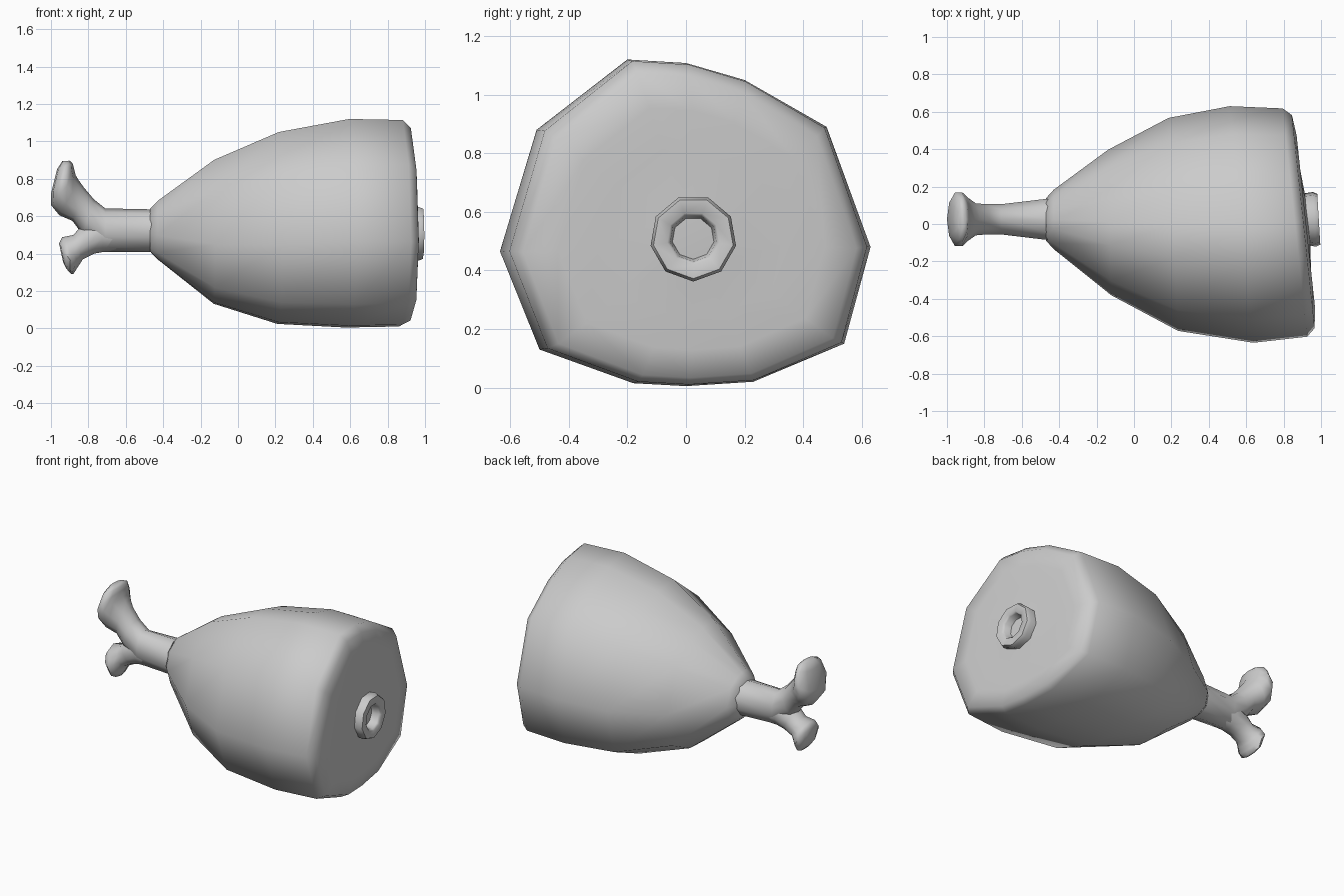
import bpy, bmesh, math

if "Cube" in bpy.data.objects:
    bpy.data.objects.remove(bpy.data.objects["Cube"])


def loft(name, rings, cap_start=True, cap_end=True, angle=60):
    """Skin a list of equal-length point rings into a smooth object."""
    bm = bmesh.new()
    vs = [[bm.verts.new(p) for p in r] for r in rings]
    n = len(vs[0])
    for a, b in zip(vs, vs[1:]):
        for i in range(n):
            j = (i + 1) % n
            bm.faces.new((a[i], a[j], b[j], b[i]))
    if cap_start:
        bm.faces.new(vs[0][::-1])
    if cap_end:
        bm.faces.new(vs[-1])
    bmesh.ops.recalc_face_normals(bm, faces=bm.faces)
    me = bpy.data.meshes.new(name)
    bm.to_mesh(me)
    bm.free()
    ob = bpy.data.objects.new(name, me)
    bpy.context.collection.objects.link(ob)
    bpy.ops.object.select_all(action='DESELECT')
    ob.select_set(True)
    bpy.context.view_layer.objects.active = ob
    bpy.ops.object.shade_smooth_by_angle(angle=math.radians(angle))
    return ob


# Meat: one irregular outline (y, z about its centre) scaled along x
outline = [(-.2, .56), (0, .548), (.2, .49), (.48, .33), (.63, -.08), (.54, -.41),
           (.23, -.54), (0, -.555), (-.18, -.545), (-.5, -.43), (-.635, -.095), (-.51, .32)]
# x, y scale, z scale, y centre, z centre, shear of x by y
stations = [(-.47, .18, .205, .025, .525, 0),
            (-.43, .25, .28, .025, .525, 0),
            (-.13, .615, .69, .01, .515, -.02),
            (.21, .90, .92, 0, .535, -.045),
            (.575, 1.0, 1.0, 0, .56, -.10),
            (.86, .965, .99, .01, .56, -.107),
            (.905, .90, .93, .015, .55, -.107),
            (.918, .72, .74, .02, .54, -.107),
            (.914, .50, .50, .02, .53, -.107),
            (.93, .18, .20, .025, .51, -.107)]
loft("meat", [[(x + sh * sy * y, cy + sy * y, cz + sz * z) for y, z in outline]
              for x, sy, sz, cy, cz, sh in stations])


# Cut bone end: short hollow tube poking out of the flat side
def circle(x, r, n=9):
    pts = []
    for i in range(n):
        a = 2 * math.pi * (i + .5) / n + math.pi / 2
        y = r * math.cos(a)
        pts.append((x - .06 * y, .025 + y, .51 + r * math.sin(a)))
    return pts


loft("bone_stub", [circle(.87, .135), circle(.965, .148), circle(.988, .138),
                   circle(.988, .09), circle(.975, .08), circle(.92, .07)])


# Shank bone: rings spanned between two side-profile points, with a half width
def bone(name, sections, n=10):
    rings = []
    for ax, az, bx, bz, hy in sections:
        ring = []
        for i in range(n):
            t = 2 * math.pi * i / n
            c = math.cos(t) / 2
            ring.append(((ax + bx) / 2 + c * (ax - bx), .025 + hy * math.sin(t),
                         (az + bz) / 2 + c * (az - bz)))
        rings.append(ring)
    loft(name, rings)


bone("shank_and_upper_knob", [
    (-.38, .64, -.38, .41, .12), (-.47, .637, -.47, .41, .115),
    (-.71, .642, -.71, .41, .085), (-.77, .69, -.83, .50, .085),
    (-.825, .755, -.885, .575, .09), (-.85, .79, -.955, .605, .12),
    (-.868, .82, -1.0, .66, .148), (-.878, .86, -1.0, .72, .15),
    (-.885, .885, -.968, .85, .115), (-.90, .897, -.94, .895, .06)])

bone("lower_knob", [
    (-.65, .412, -.65, .60, .08), (-.72, .409, -.74, .61, .083),
    (-.77, .40, -.845, .54, .08), (-.83, .37, -.88, .50, .08),
    (-.845, .345, -.94, .488, .10), (-.865, .315, -.957, .455, .115),
    (-.88, .292, -.935, .355, .085), (-.892, .29, -.918, .32, .04)])
